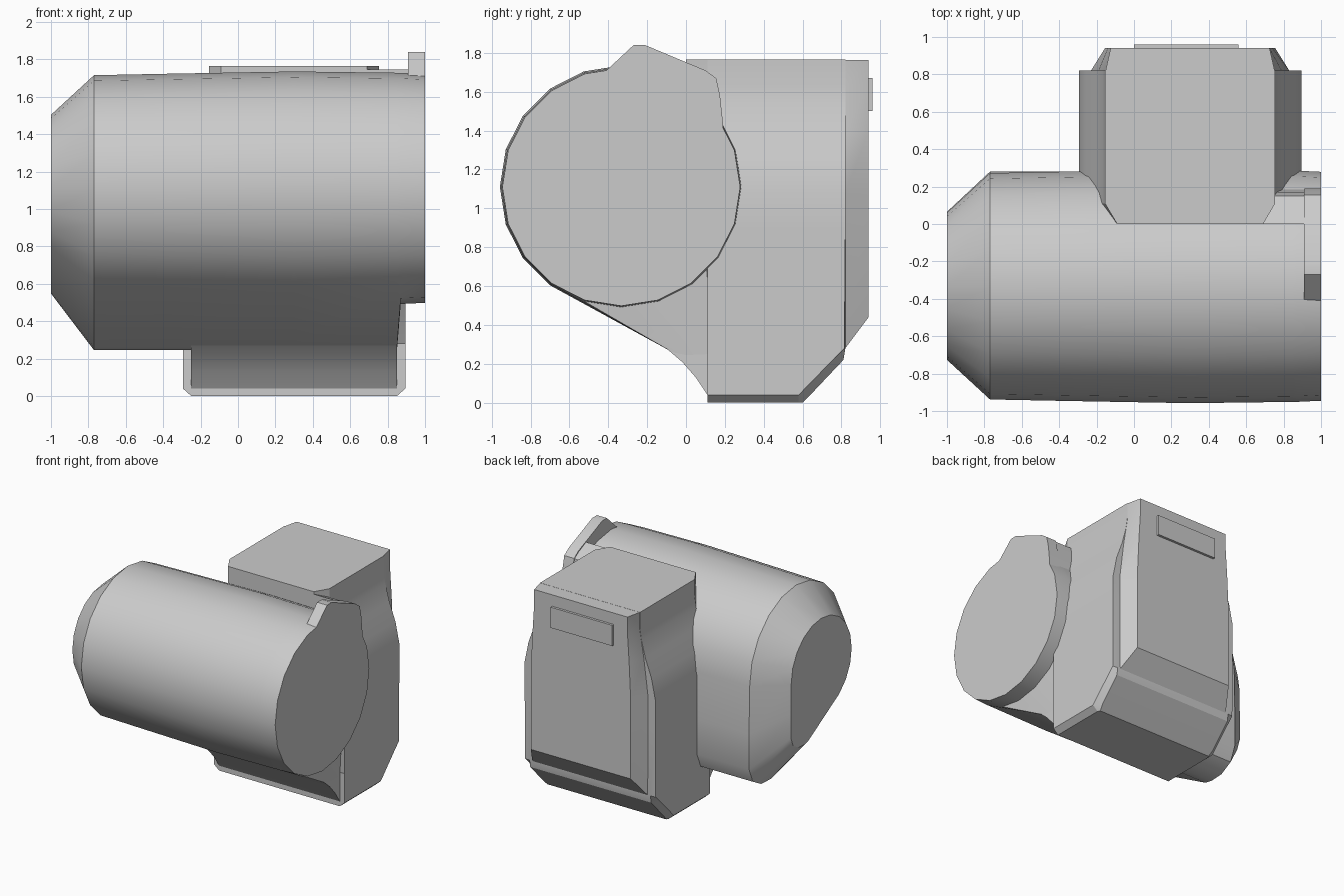
import bpy, bmesh, math

cube = bpy.data.objects.get("Cube")
if cube:
    bpy.data.objects.remove(cube, do_unlink=True)

# Single grey finish
grey = bpy.data.materials.new("plain_grey")
grey.use_nodes = True
colour = (0.6, 0.6, 0.6, 1)
grey.diffuse_color = colour
grey.node_tree.nodes["Principled BSDF"].inputs["Base Color"].default_value = colour


def loft(name, rings, angle=30):
    """Skin matching rings of points and cap both ends."""
    bm = bmesh.new()
    loops = [[bm.verts.new(p) for p in ring] for ring in rings]
    n = len(loops[0])
    for a, b in zip(loops, loops[1:]):
        for i in range(n):
            j = (i + 1) % n
            bm.faces.new((a[i], a[j], b[j], b[i]))
    bm.faces.new(loops[0][::-1])
    bm.faces.new(loops[-1])
    bmesh.ops.recalc_face_normals(bm, faces=bm.faces)
    mesh = bpy.data.meshes.new(name)
    bm.to_mesh(mesh)
    bm.free()
    mesh.materials.append(grey)
    obj = bpy.data.objects.new(name, mesh)
    bpy.context.collection.objects.link(obj)
    bpy.ops.object.select_all(action='DESELECT')
    obj.select_set(True)
    bpy.context.view_layer.objects.active = obj
    bpy.ops.object.shade_smooth_by_angle(angle=math.radians(angle))
    return obj


def prism(name, x0, x1, outline):
    """Extrude a (y, z) outline along x."""
    return loft(name, [[(x, y, z) for y, z in outline] for x in (x0, x1)])


# Barrel: round on top, with a drooping lower rear, round again at the left end
CY, CZ, SIDES = -0.333, 1.11, 20
DROOP = [(0.28, 0.72), (0.28, 0.43), (0.23, 0.31),
         (0.12, 0.25), (0.0, 0.245), (-0.07, 0.26)]


def barrel_ring(x, radius, drooping=True, scale=1.0):
    ring = []
    for i in range(SIDES):
        a = -2 * math.pi * i / SIDES
        y, z = CY + radius * math.cos(a), CZ + radius * math.sin(a)
        if drooping and 1 <= i <= len(DROOP):
            y, z = DROOP[i - 1]
        ring.append((x, CY + (y - CY) * scale, CZ + (z - CZ) * scale))
    return ring


loft("barrel", [
    barrel_ring(-1, 0.605, scale=0.65),
    barrel_ring(-0.77, 0.605),
    barrel_ring(-0.37, 0.613),
    barrel_ring(0.3, 0.625),
    barrel_ring(0.85, 0.618),
    barrel_ring(0.87, 0.618, drooping=False),
    barrel_ring(1, 0.612, drooping=False),
])

# Rear housing: flared sides, chamfered base
MID = 0.3


def housing_ring(z, half, front, side_back, back, cut):
    right = [(half - 0.065, front), (half, 0.11),
             (half, side_back), (half - cut, back)]
    left = [(-x, y) for x, y in reversed(right)]
    return [(MID + x, y, z) for x, y in right + left]


loft("rear_housing", [
    housing_ring(0, 0.55, 0.11, 0.58, 0.6, 0.01),
    housing_ring(0.04, 0.595, 0.11, 0.58, 0.64, 0.045),
    housing_ring(0.22, 0.595, 0.11, 0.755, 0.81, 0.045),
    housing_ring(0.28, 0.595, 0.11, 0.815, 0.82, 0.045),
    housing_ring(0.9, 0.595, 0.0, 0.82, 0.82, 0.045),
    housing_ring(1.08, 0.595, 0.0, 0.82, 0.82, 0.045),
    housing_ring(1.25, 0.56, 0.0, 0.82, 0.82, 0.045),
    housing_ring(1.4, 0.505, 0.0, 0.82, 0.82, 0.045),
    housing_ring(1.54, 0.468, 0.0, 0.82, 0.82, 0.045),
    housing_ring(1.63, 0.455, 0.0, 0.82, 0.82, 0.03),
    housing_ring(1.765, 0.455, 0.0, 0.82, 0.82, 0.03),
], angle=25)

# Raised back panel with bevelled border
def panel_ring(y, outline):
    pts = outline + [(-x, z) for x, z in reversed(outline)]
    return [(MID + x, y, z) for x, z in pts]


loft("back_panel", [
    panel_ring(0.8, [(0.525, 0.28), (0.53, 1.08), (0.49, 1.4), (0.452, 1.63), (0.452, 1.764)]),
    panel_ring(0.82, [(0.525, 0.28), (0.53, 1.08), (0.49, 1.4), (0.452, 1.63), (0.452, 1.764)]),
    panel_ring(0.94, [(0.455, 0.44), (0.455, 1.08), (0.44, 1.4), (0.425, 1.63), (0.425, 1.764)]),
], angle=25)

# Small blank plate on the panel
prism("back_plate", 0.0, 0.56, [(0.93, 1.5), (0.96, 1.5), (0.96, 1.67), (0.93, 1.67)])

# Curved fairing under the barrel
prism("lower_fairing", -0.25, 0.85,
      [(-0.09, 0.27), (-0.02, 0.21), (0.05, 0.13), (0.12, 0.025), (0.2, 0.1), (0.2, 0.4)])

# End flange on top of the barrel and its web to the housing
prism("top_flange", 0.91, 1.0,
      [(-0.42, 1.7), (-0.27, 1.84), (-0.21, 1.84), (0.1, 1.71),
       (0.155, 1.67), (0.175, 1.58), (0.19, 1.44), (0.2, 1.2), (-0.3, 1.2)])
prism("flange_web", 0.65, 0.92,
      [(0.0, 1.745), (0.1, 1.7), (0.15, 1.665), (0.17, 1.57), (0.185, 1.43), (0.19, 1.2), (0.0, 1.2)])
